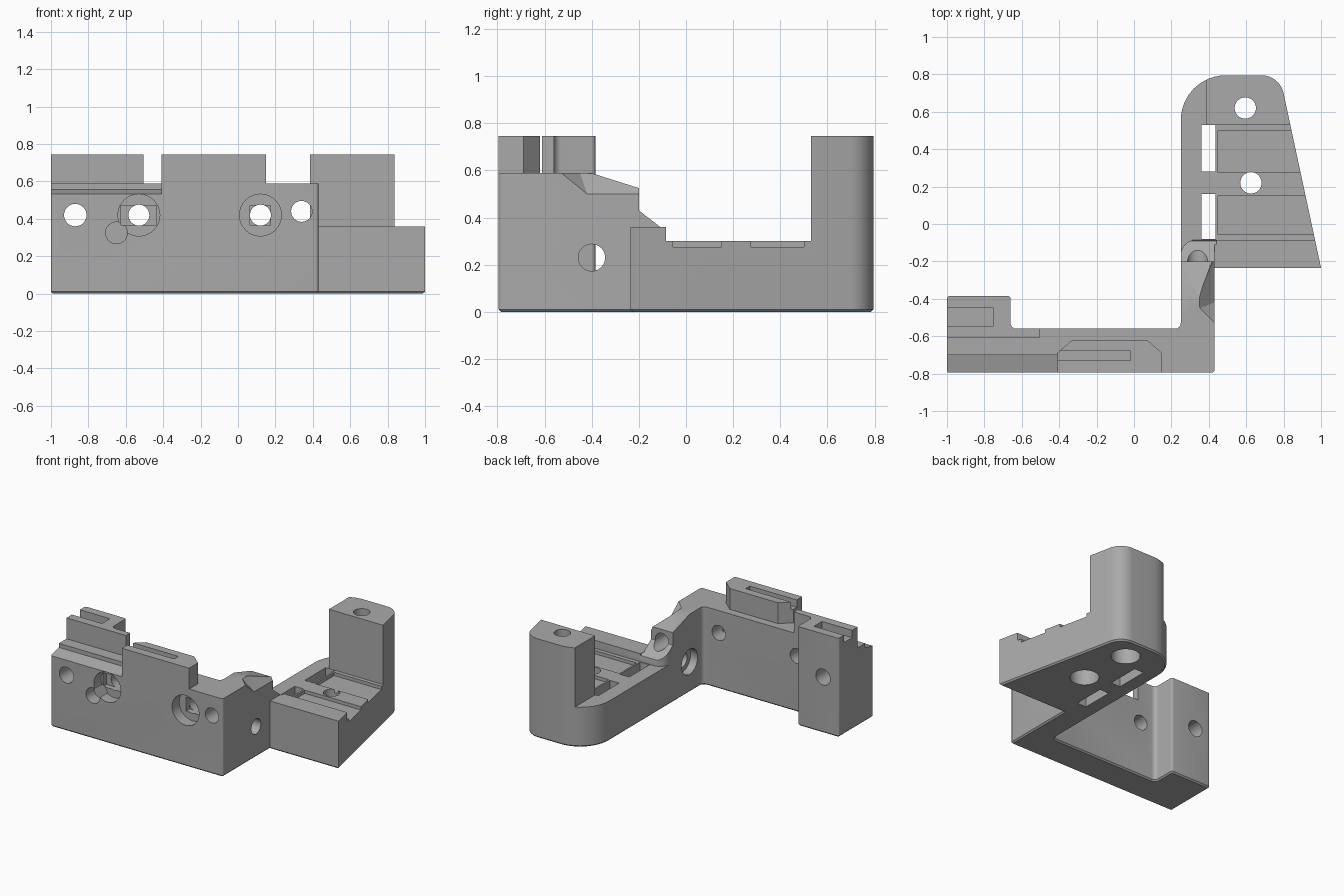
import bpy, bmesh, math
from mathutils import Vector

if "Cube" in bpy.data.objects:
    bpy.data.objects.remove(bpy.data.objects["Cube"], do_unlink=True)

grey = bpy.data.materials.new("plain grey")
grey.use_nodes = True
GREY = (0.4, 0.4, 0.4, 1)
grey.diffuse_color = GREY
grey.node_tree.nodes["Principled BSDF"].inputs["Base Color"].default_value = GREY


def rounded(corners, steps=10):
    """Polygon from (x, y, radius) corners."""
    out = []
    for i, (x, y, r) in enumerate(corners):
        p = Vector((x, y))
        if not r:
            out.append(p)
            continue
        d1 = (Vector(corners[i - 1][:2]) - p).normalized()
        d2 = (Vector(corners[(i + 1) % len(corners)][:2]) - p).normalized()
        half = d1.angle(d2) / 2
        centre = p + (d1 + d2).normalized() * r / math.sin(half)
        v1 = p + d1 * r / math.tan(half) - centre
        v2 = p + d2 * r / math.tan(half) - centre
        n = steps if r > 0.05 else 4
        out += [centre + v1.lerp(v2, k / n).normalized() * r for k in range(n + 1)]
    return out


def place(axis, a, b, c):
    return {"z": (a, b, c), "x": (c, a, b), "y": (a, c, b)}[axis]


def to_object(name, bm):
    bmesh.ops.recalc_face_normals(bm, faces=bm.faces)
    me = bpy.data.meshes.new(name)
    bm.to_mesh(me)
    bm.free()
    me.materials.append(grey)
    ob = bpy.data.objects.new(name, me)
    bpy.context.collection.objects.link(ob)
    return ob


def prism(name, pts, lo, hi, axis="z", chamfer=0):
    bm = bmesh.new()
    ends = [[bm.verts.new(place(axis, p[0], p[1], c)) for p in pts] for c in (lo, hi)]
    bottom = bm.faces.new(ends[0])
    bm.faces.new(ends[1])
    for i in range(len(pts)):
        bm.faces.new((ends[0][i - 1], ends[0][i], ends[1][i], ends[1][i - 1]))
    if chamfer:
        bmesh.ops.recalc_face_normals(bm, faces=bm.faces)
        bmesh.ops.bevel(bm, geom=list(bottom.edges), offset=chamfer, segments=1,
                        affect="EDGES", clamp_overlap=True)
    return to_object(name, bm)


def hull(name, pts):
    bm = bmesh.new()
    for p in pts:
        bm.verts.new(p)
    bmesh.ops.convex_hull(bm, input=bm.verts)
    return to_object(name, bm)


# Full-height plan of the whole bracket, carved below
body = prism("bracket_body", rounded([
    (-1, -.795, .01), (.43, -.795, .015), (.43, -.235, 0), (1, -.235, 0),
    (.779, .795, .12), (.25, .795, .24), (.25, -.56, .03), (-.66, -.56, .03),
    (-.66, -.385, .015), (-1, -.385, .015)]), 0, .745, chamfer=.012)


def cut(cutter):
    cutter.hide_render = True
    mod = body.modifiers.new("cut", "BOOLEAN")
    mod.operation = "DIFFERENCE"
    mod.solver = "EXACT"
    mod.object = cutter
    bpy.context.view_layer.objects.active = body
    bpy.ops.object.modifier_apply(modifier=mod.name)
    bpy.data.objects.remove(cutter, do_unlink=True)


def cut_box(x0, x1, y0, y1, z0, z1):
    cut(prism("box_cutter", [(x0, y0), (x1, y0), (x1, y1), (x0, y1)], z0, z1))


def cut_hole(axis, a, b, r, lo, hi):
    ring = [(a + r * math.cos(t), b + r * math.sin(t))
            for t in (2 * math.pi * k / 32 for k in range(32))]
    cut(prism("hole_cutter", ring, lo, hi, axis))


# Wall top, leaving the chamfered centre tab and the end block
cut(prism("wall_top", [
    (-1.1, -.9), (-.41, -.9), (-.41, -.69), (-.33, -.62), (.07, -.62), (.15, -.69),
    (.15, -.9), (.5, -.9), (.5, -.1), (.2, -.1), (.2, -.5), (-.505, -.5),
    (-.505, -.61), (-1.1, -.61)], .588, 1))
# Sloped shelf along the front
cut(prism("shelf", [(-.9, .505), (-.70, .557), (-.70, 1), (-.9, 1)], -1.1, -.41, "x"))
# Side arm falling towards the back
cut(prism("arm_slope", [(-.4, .588), (-.2, .525), (-.2, .43), (-.09, .345),
                        (-.08, .30), (-.08, 1), (-.4, 1)], .2, .44, "x"))
# Base floor, outer strip beside the post, and the front ridge
cut_box(.2, 1.1, -.085, .53, .30, 1.1)
cut_box(.2, .385, .5, .9, .30, 1.2)
cut_box(.43, 1.1, -.3, -.082, .36, 1.3)
# Rounded inner corner at the arm end
corner = rounded([(.25, -.3, 0), (.25, -.085, .08), (.4, -.085, 0)])[1:-1]
cut(prism("arm_corner", [(.2, -.165)] + corner + [(.33, -.03), (.2, -.03)], .30, 1))
# Faceted notch on the outer arm edge
facet = [(.43, -.53, .59), (.35, -.45, .59), (.35, -.37, .585), (.42, -.19, .525),
         (.43, -.19, .5), (.43, -.42, .5)]
cut(hull("arm_facet", facet + [(x, y, .8) for x, y, z in facet]
         + [(.6, y, z) for x, y, z in facet if x > .425]))

# Slots in the raised tabs
cut_box(-.45, -.02, -.73, -.68, .69, 1)
cut_box(-1.1, -.75, -.545, -.45, .69, 1)

# Base pockets: open channels and through slots
for y0, y1, s0, s1 in ((-.055, .15, -.08, .16), (.275, .5, .28, .528)):
    cut_box(.45, 1.2, y0, y1, .275, .5)
    cut_box(.36, .437, s0, s1, -.1, .4)

# Front holes: counterbore, cross slot and through bore
for x, slot in ((-.53, .095), (.12, .055)):
    cut_hole("y", x, .42, .112, -.9, -.71)
    cut_box(x - slot, x + slot, -.8, -.67, .368, .472)
    cut_hole("y", x, .42, .056, -.9, -.3)
cut_hole("y", -.65, .325, .058, -.9, -.70)
cut_hole("y", -.87, .42, .06, -.9, -.3)
cut_hole("y", .34, .44, .056, -.9, .1)
# Arm cross hole with inner recess
cut_hole("x", -.4, .23, .057, .1, .6)
cut_hole("x", -.4, .23, .095, .1, .31)
# Vertical bolt holes, wider underneath
for x, y in ((.625, .22), (.595, .62)):
    cut_hole("z", x, y, .057, -.1, 1)
    cut_hole("z", x, y, .1, -.1, .12)

# Smooth rounds, sharp edges kept
bpy.ops.object.select_all(action="DESELECT")
body.select_set(True)
bpy.context.view_layer.objects.active = body
bpy.ops.object.shade_smooth_by_angle(angle=math.radians(28))
